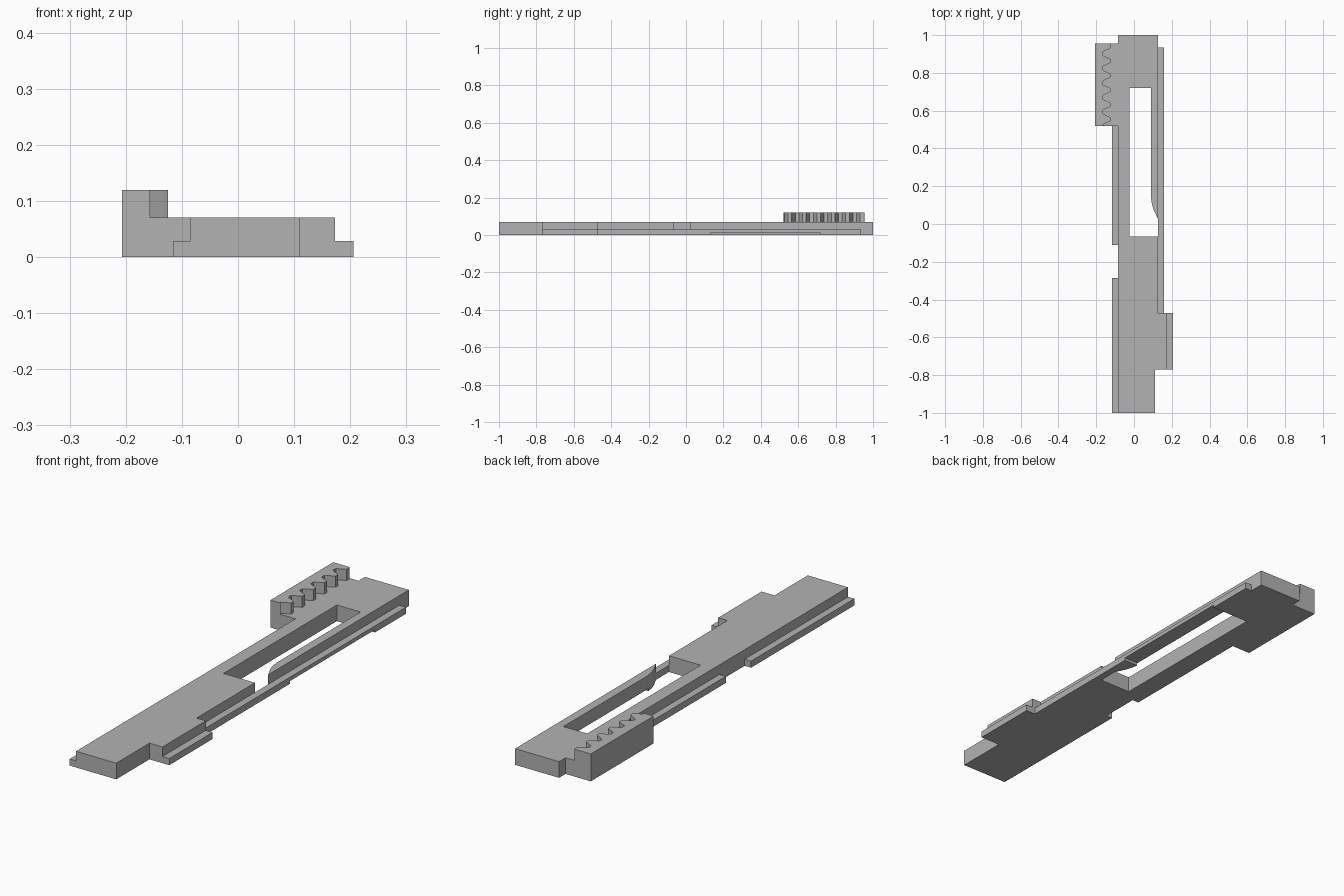
import bpy
import bmesh
import math

if "Cube" in bpy.data.objects:
    bpy.data.objects.remove(bpy.data.objects["Cube"], do_unlink=True)

GREY = (0.45, 0.45, 0.45, 1.0)
grey = bpy.data.materials.new("plain grey")
grey.use_nodes = True
grey.diffuse_color = GREY
grey.node_tree.nodes["Principled BSDF"].inputs["Base Color"].default_value = GREY

TOP, STEP, RACK_TOP = 0.071, 0.029, 0.12


def prism(name, outline, z0, z1):
    """Extrude a flat outline from z0 up to z1."""
    bm = bmesh.new()
    face = bm.faces.new([bm.verts.new((x, y, z0)) for x, y in outline])
    grown = bmesh.ops.extrude_face_region(bm, geom=[face])["geom"]
    for v in grown:
        if isinstance(v, bmesh.types.BMVert):
            v.co.z = z1
    bmesh.ops.recalc_face_normals(bm, faces=bm.faces)
    mesh = bpy.data.meshes.new(name)
    bm.to_mesh(mesh)
    bm.free()
    mesh.materials.append(grey)
    obj = bpy.data.objects.new(name, mesh)
    bpy.context.collection.objects.link(obj)
    return obj


def box(name, x0, x1, y0, y1, z0, z1):
    return prism(name, [(x0, y0), (x1, y0), (x1, y1), (x0, y1)], z0, z1)


# Main slide: one outline running round the side-opening slot
slide = prism("slide_body", [
    (-0.085, -1), (0.11, -1), (0.11, -0.77), (0.173, -0.77),
    (0.173, -0.47), (0.128, -0.47), (0.128, -0.065), (-0.025, -0.065),
    (-0.025, 0.72), (0.09, 0.72), (0.09, 0.14), (0.095, 0.105),
    (0.104, 0.075), (0.128, 0.025), (0.128, 1), (-0.085, 1),
    (-0.085, 0.955), (-0.207, 0.955), (-0.207, 0.52), (-0.085, 0.52)], 0, TOP)

# Low guide rails along both sides
right_rail = box("left_long_rail", 0.128, 0.16, -0.47, 0.935, 0, STEP)
box("left_short_rail", 0.173, 0.206, -0.77, -0.47, 0, STEP)
box("right_front_rail", -0.116, -0.085, -1, -0.285, 0, STEP)
box("right_rear_rail", -0.116, -0.085, -0.11, 0.52, 0, STEP)

# Shallow relief under the arm beside the slot
cutter = box("relief_cutter", 0.05, 0.2, 0.13, 0.72, -0.05, 0.012)
cutter.hide_render = True
for part in (slide, right_rail):
    cut = part.modifiers.new("relief", "BOOLEAN")
    cut.operation = "DIFFERENCE"
    cut.solver = "EXACT"
    cut.object = cutter
    bpy.context.view_layer.objects.active = part
    bpy.ops.object.modifier_apply(modifier=cut.name)
bpy.data.objects.remove(cutter, do_unlink=True)

# Toothed rack: rounded roots and blunt tips facing the slide
PITCH, FIRST, STEPS = 0.077, 0.94, 12
edge = [(-0.207, 0.52), (-0.207, 0.955), (-0.128, 0.955)]
y = 0.95
while y > 0.522:
    wave = math.cos(2 * math.pi * (y - FIRST) / PITCH)
    edge.append((-0.145 + 0.02 * max(-1, min(1, 1.4 * wave)), y))
    y -= PITCH / STEPS
edge.append((-0.157, 0.52))
rack = prism("toothed_rack", edge, TOP, RACK_TOP)

bpy.ops.object.select_all(action="DESELECT")
rack.select_set(True)
bpy.context.view_layer.objects.active = rack
bpy.ops.object.shade_smooth_by_angle(angle=math.radians(40))
